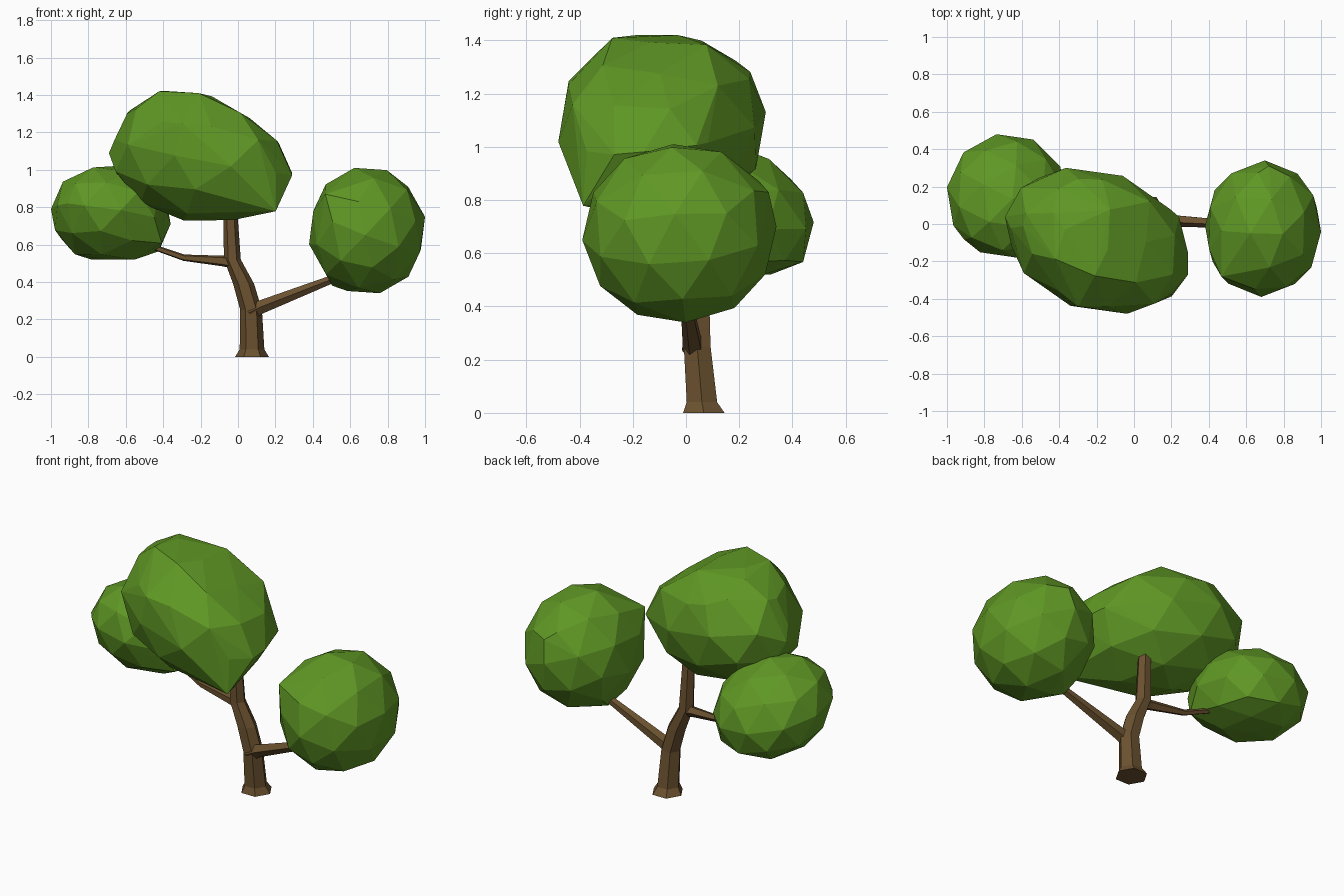
import bpy, bmesh
from mathutils import Vector, Matrix
from math import cos, sin, pi

if "Cube" in bpy.data.objects:
    bpy.data.objects.remove(bpy.data.objects["Cube"])


def material(name, rgb):
    m = bpy.data.materials.new(name)
    m.diffuse_color = (*rgb, 1)
    m.use_nodes = True
    m.node_tree.nodes["Principled BSDF"].inputs["Base Color"].default_value = m.diffuse_color
    return m


BARK = material("bark", (0.15, 0.085, 0.03))
LEAF = material("leaf", (0.115, 0.31, 0.018))


def finish(name, bm, mat):
    bmesh.ops.recalc_face_normals(bm, faces=bm.faces)
    me = bpy.data.meshes.new(name)
    bm.to_mesh(me)
    bm.free()
    me.materials.append(mat)
    ob = bpy.data.objects.new(name, me)
    bpy.context.collection.objects.link(ob)


def limb(name, path, sides, upright=False):
    """Tapered faceted tube through (x, y, z, radius) points."""
    bm = bmesh.new()
    pts = [Vector(p[:3]) for p in path]
    rings = []
    for i, p in enumerate(path):
        t = pts[min(i + 1, len(pts) - 1)] - pts[max(i - 1, 0)]
        if upright:
            u, v = Vector((1, 0, 0)), Vector((0, 1, 0))
        else:
            u = t.cross(Vector((0, 0, 1))).normalized()
            v = u.cross(t).normalized()
        rings.append([bm.verts.new(pts[i] + p[3] * (u * cos(a) + v * sin(a)))
                      for a in [2 * pi * k / sides for k in range(sides)]])
    for a, b in zip(rings, rings[1:]):
        for k in range(sides):
            n = (k + 1) % sides
            bm.faces.new((a[k], a[n], b[n], b[k]))
    bm.faces.new(rings[0])
    bm.faces.new(rings[-1])
    finish(name, bm, BARK)


def fit(pts, lo, hi):
    """Stretch points to fill a box."""
    for i in range(3):
        a, b = min(p[i] for p in pts), max(p[i] for p in pts)
        for p in pts:
            p[i] = lo[i] + (p[i] - a) / (b - a) * (hi[i] - lo[i])


def foliage(name, lo, hi, shear_y=0, shear_z=0, lean=0, floor=-2, corners=(), turn=0.0, cuts=()):
    """Low-poly clump: sheared icosphere plus corner bumps, hulled and fitted to a box."""
    src = bmesh.new()
    bmesh.ops.create_icosphere(src, subdivisions=2, radius=1,
                               matrix=Matrix.Rotation(turn, 4, (0.3, 0.5, 1)))
    pts = []
    for v in src.verts:
        x, y, z = v.co
        pts.append(Vector((x, y + shear_y * x, max(z + shear_z * x + lean * y, floor))))
    src.free()
    fit(pts, (-1,) * 3, (1,) * 3)
    for c in cuts:  # flatten a side onto a plane
        n = Vector(c[:3]).normalized()
        pts = [p - n * max(0, p.dot(n) - c[3]) for p in pts]
    pts += [Vector(c) for c in corners]
    fit(pts, lo, hi)
    bm = bmesh.new()
    verts = [bm.verts.new(p) for p in pts]
    bmesh.ops.convex_hull(bm, input=verts)
    bmesh.ops.delete(bm, geom=[v for v in bm.verts if not v.link_faces], context='VERTS')
    finish(name, bm, LEAF)


# Trunk with flared foot, leaning left above the fork
limb("trunk", [(0.075, 0.067, 0, 0.09), (0.075, 0.06, 0.04, 0.066),
               (0.07, 0.042, 0.25, 0.058), (0.03, 0.04, 0.39, 0.056),
               (-0.03, 0.04, 0.52, 0.045), (-0.045, 0.035, 0.85, 0.036)], 6, True)

# Branches reaching into the side clumps
limb("right_branch", [(0.06, 0.03, 0.235, 0.045), (0.12, 0.025, 0.265, 0.038),
                      (0.62, -0.005, 0.46, 0.018)], 5)
limb("left_branch", [(-0.02, 0.04, 0.505, 0.036), (-0.08, 0.045, 0.512, 0.03),
                     (-0.29, 0.075, 0.53, 0.018), (-0.55, 0.13, 0.62, 0.013)], 5)

# Foliage clumps
foliage("centre_foliage", (-0.69, -0.48, 0.73), (0.29, 0.30, 1.42),
        shear_y=-0.22, shear_z=-0.08, turn=0.4,
        cuts=[(0.63, 0, 0.77, 0.79), (0.87, 0, 0.49, 0.84), (-0.96, 0, 0.29, 0.97)],
        corners=[(0.82, -0.76, -0.86), (1, -0.46, -0.3), (-0.2, -0.9, 0.5),
                 (-0.2, 0.85, 0.6), (-0.8, 0.2, 0.66), (-0.47, 0.38, 0.94),
                 (-0.45, -0.25, 1), (-0.02, -0.48, 0.97), (0.9, 0.33, -0.2),
                 (-1, 0.33, 0.04)])
foliage("left_foliage", (-1.0, -0.18, 0.52), (-0.36, 0.48, 1.02),
        shear_z=-0.08, lean=-0.2, floor=-0.85, turn=0.2,
        corners=[(0.85, -0.5, -0.65), (-0.72, -0.7, 0.2)])
foliage("right_foliage", (0.38, -0.39, 0.34), (1.0, 0.34, 1.01), turn=0.7,
        corners=[(-0.72, -0.7, 0.58), (-0.6, 0.1, -0.88), (0.1, 0.92, 0.46)])
